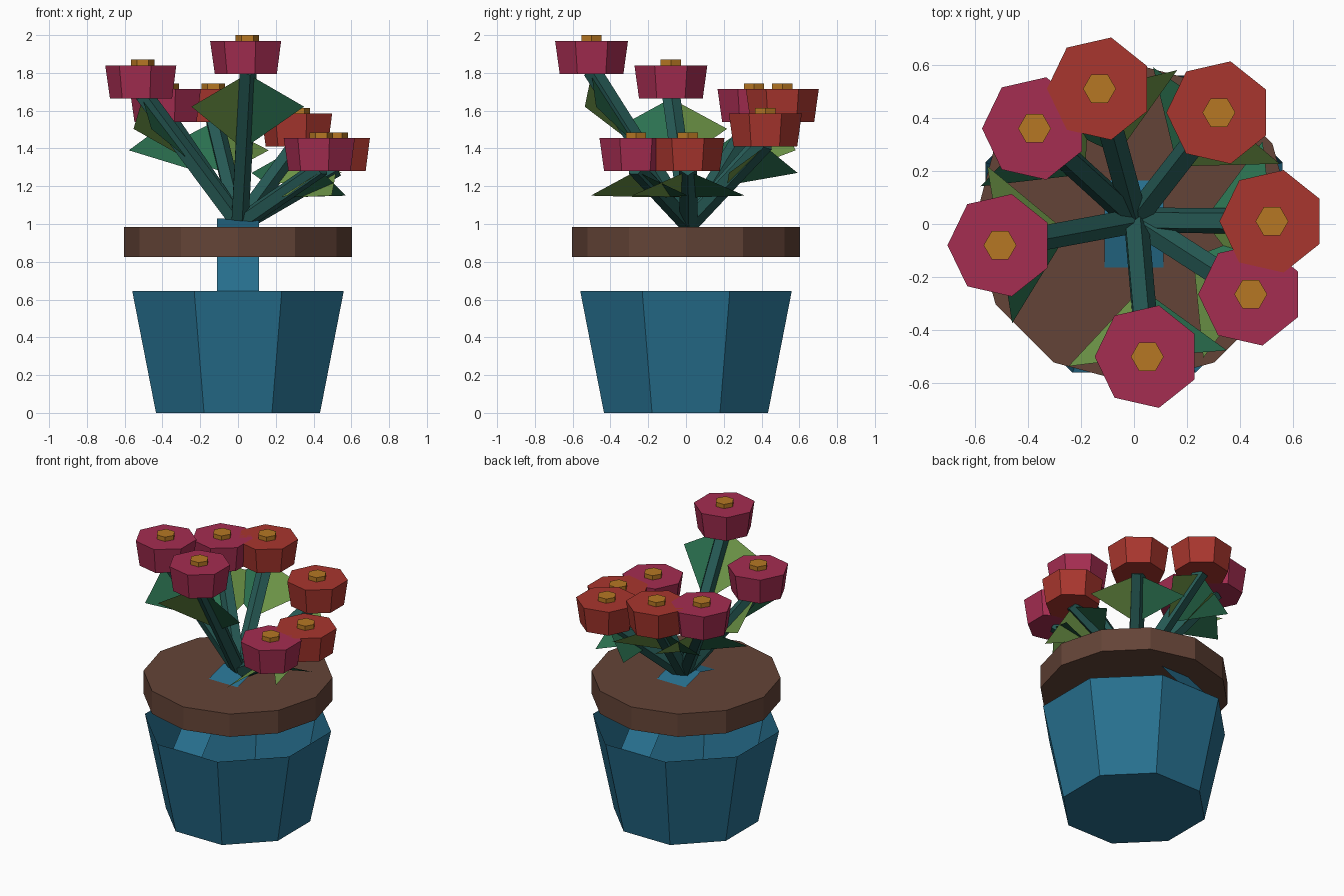
import bpy, bmesh, math
from mathutils import Vector

if "Cube" in bpy.data.objects:
    bpy.data.objects.remove(bpy.data.objects["Cube"], do_unlink=True)


def material(name, hex_code):
    """Flat material from an sRGB hex code, stored as linear values."""
    srgb = [int(hex_code[i:i + 2], 16) / 255 for i in (0, 2, 4)]
    color = [((c + 0.055) / 1.055) ** 2.4 for c in srgb] + [1]
    mat = bpy.data.materials.new(name)
    mat.use_nodes = True
    mat.diffuse_color = color
    mat.node_tree.nodes["Principled BSDF"].inputs["Base Color"].default_value = color
    return mat


blue = material("pot blue", "27708f")
brown = material("soil brown", "644437")
stem_green = material("stem green", "265a55")
light_green = material("leaf light green", "6e9648")
deep_green = material("leaf deep green", "2b7150")
pink = material("petal pink", "a52d51")
red = material("petal red", "a9362e")
gold = material("flower centre gold", "b67723")


def mesh_object(name, verts, faces, mats):
    mesh = bpy.data.meshes.new(name)
    mesh.from_pydata([tuple(v) for v in verts], [], faces)
    for mat in mats:
        mesh.materials.append(mat)
    obj = bpy.data.objects.new(name, mesh)
    bpy.context.collection.objects.link(obj)
    return obj


def tube(name, mat, sides, start, end, r0, r1, turn=0.0, open_end=False):
    """Straight prism or frustum between two points."""
    start, end = Vector(start), Vector(end)
    spin = Vector((0, 0, 1)).rotation_difference(end - start)
    verts = []
    for centre, r in ((start, r0), (end, r1)):
        for i in range(sides):
            a = turn + math.tau * i / sides
            verts.append(centre + spin @ Vector((r * math.cos(a), r * math.sin(a), 0)))
    faces = [(i, (i + 1) % sides, sides + (i + 1) % sides, sides + i) for i in range(sides)]
    faces.append(tuple(reversed(range(sides))))
    if not open_end:
        faces.append(tuple(range(sides, 2 * sides)))
    return mesh_object(name, verts, faces, [mat])


# Open octagonal pot and the soil disc above it
tube("pot", blue, 8, (0, 0, 0), (0, 0, 0.645), 0.47, 0.606, math.pi / 8, open_end=True)
tube("soil", brown, 12, (0, 0, 0.825), (0, 0, 0.985), 0.603, 0.603)

# Thin arched strap running front to back
half = [(0.56, 0.645), (0.4, 0.83), (0.2, 0.975)]
arch = [(-y, z) for y, z in half] + [(0, 1.03)] + half[::-1]
strap = [(x, y, z) for y, z in arch for x in (-0.112, 0.112)]
mesh_object("pot_strap", strap,
            [(2 * i, 2 * i + 1, 2 * i + 3, 2 * i + 2) for i in range(len(arch) - 1)], [blue])


# Each flower: stem, folded two-tone leaf, petal block and centre
def flower(index, x, y, z, petal):
    base, head = Vector((0.005, 0.015, 1.0)), Vector((x, y, z))
    tube(f"stem_{index}", stem_green, 5, base, head + Vector((0, 0, 0.02)), 0.05, 0.05)
    tube(f"petals_{index}", petal, 7, head, head + Vector((0, 0, 0.175)), 0.173, 0.198, math.pi)
    tube(f"flower_centre_{index}", gold, 6, head + Vector((0, 0, 0.15)),
         head + Vector((0, 0, 0.205)), 0.062, 0.062)
    along = head - base
    side = Vector((-y, x, 0)).normalized()
    droop = side.cross(along).normalized()
    if droop.z > 0:
        droop.negate()
    middle = base + along * 0.85 + droop * 0.1
    verts = [base + along * 0.5, middle - side * 0.3, head, middle + side * 0.3]
    leaf = mesh_object(f"leaf_{index}", verts, [(0, 2, 1), (0, 3, 2)],
                       [light_green, deep_green])
    leaf.data.polygons[1].material_index = 1


flowers = [(-0.13, 0.51, 1.54, red), (0.32, 0.42, 1.41, red), (0.52, 0.01, 1.28, red),
           (0.44, -0.265, 1.28, pink), (0.05, -0.5, 1.795, pink),
           (-0.505, -0.08, 1.665, pink), (-0.375, 0.36, 1.54, pink)]
for number, spec in enumerate(flowers, 1):
    flower(number, *spec)
